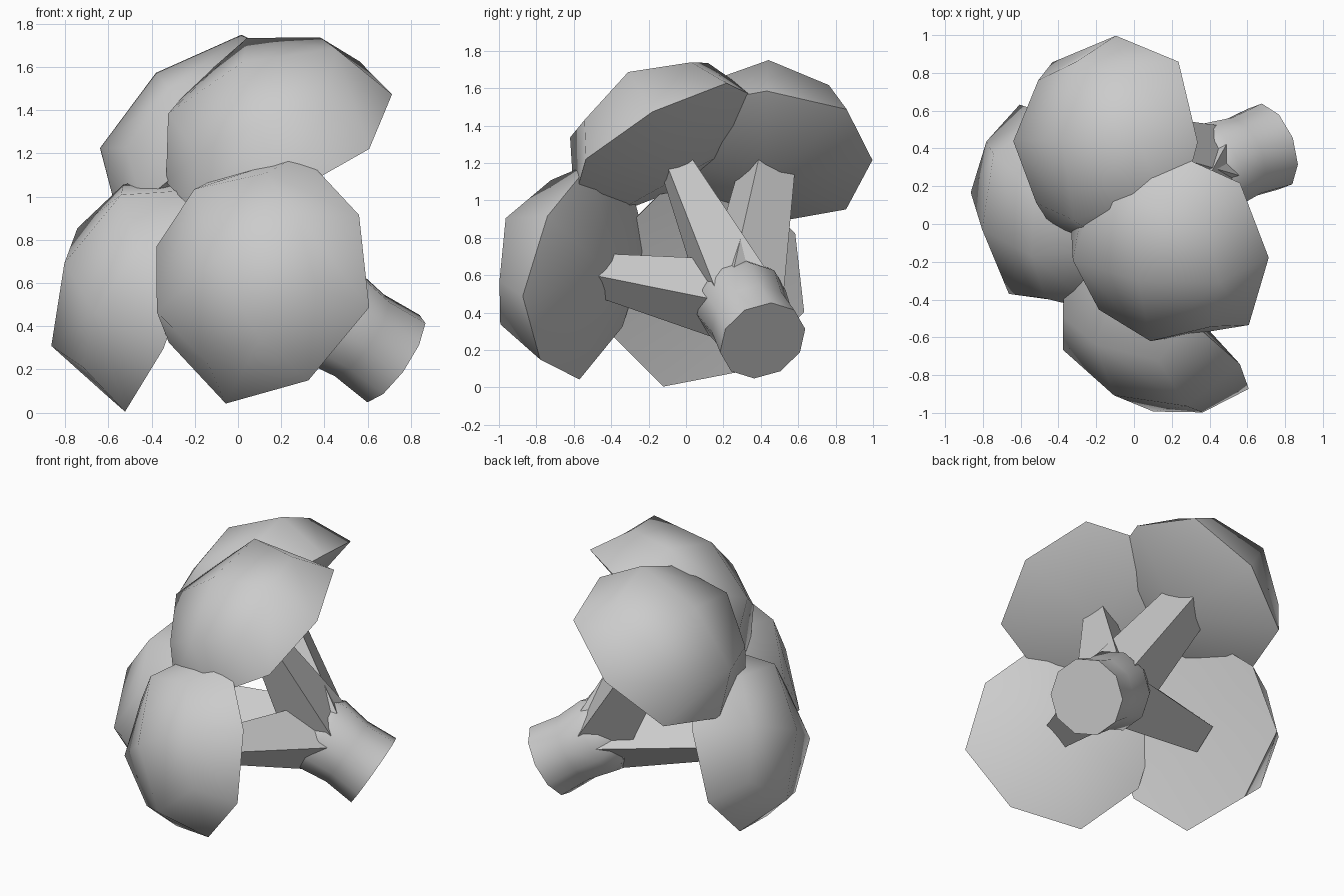
import bpy
import bmesh
import math
from mathutils import Vector, Matrix

cube = bpy.data.objects.get("Cube")
if cube:
    bpy.data.objects.remove(cube, do_unlink=True)

# One plain grey for the whole vegetable
grey = bpy.data.materials.new("plain_grey")
grey.use_nodes = True
grey.diffuse_color = (0.6, 0.6, 0.6, 1)
grey.node_tree.nodes["Principled BSDF"].inputs["Base Color"].default_value = (0.6, 0.6, 0.6, 1)


def build(name, rings, origin, axis, toward, smooth_angle):
    """Skin stacked rings of (radius, height) points; point 0 faces the given direction."""
    z = Vector(axis).normalized()
    y = z.cross(Vector(toward)).normalized()
    frame = Matrix((y.cross(z), y, z)).transposed()
    sides = max(len(ring) for ring in rings)
    bm = bmesh.new()
    loops = []
    for ring in rings:
        loop = []
        for i, (radius, height) in enumerate(ring):
            a = math.tau * i / sides
            local = Vector((radius * math.cos(a), radius * math.sin(a), height))
            loop.append(bm.verts.new(Vector(origin) + frame @ local))
        loops.append(loop)
    for low, high in zip(loops, loops[1:]):
        if len(high) == 1:
            # Four quads meet at the crown
            for i in range(0, sides, 2):
                bm.faces.new((low[i - 1], low[i], low[i + 1], high[0]))
            continue
        for i in range(sides):
            j = (i + 1) % sides
            corners = [low[i % len(low)], low[j % len(low)], high[j], high[i]]
            bm.faces.new(list(dict.fromkeys(corners)))
    for loop in (loops[0], loops[-1]):
        if len(loop) > 1:
            bm.faces.new(loop)
    bmesh.ops.recalc_face_normals(bm, faces=bm.faces)
    mesh = bpy.data.meshes.new(name)
    bm.to_mesh(mesh)
    bm.free()
    mesh.materials.append(grey)
    obj = bpy.data.objects.new(name, mesh)
    bpy.context.collection.objects.link(obj)
    bpy.ops.object.select_all(action="DESELECT")
    obj.select_set(True)
    bpy.context.view_layer.objects.active = obj
    bpy.ops.object.shade_smooth_by_angle(angle=math.radians(smooth_angle))


# Thick leaning stem, cut flat at the base and flaring toward the fork
base = Vector((0.72, 0.41, 0.25))
lean = Vector((-0.79, -0.30, 0.54)).normalized()
stem_profile = [(0.24, 0), (0.225, 0.2), (0.25, 0.38), (0.2, 0.5), (0.1, 0.58)]
build("stem", [[point] * 10 for point in stem_profile], base, lean, (0, 0, 1), 60)
fork = base + lean * 0.38

# Florets: rim centre, outward axis, one rim corner, underside depth, branch tip radius
florets = {
    "front_lower": ((0.12, -0.54, 0.62), (-0.515, -0.834, 0.20), (0.48, -0.33, -0.13), 0.2, 0.12),
    "front_upper": ((0.19, -0.10, 1.27), (-0.38, -0.455, 0.80), (0.44, -0.46, -0.05), 0.17, 0.1),
    "back_upper": ((-0.105, 0.43, 1.23), (-0.625, 0.03, 0.78), (0.33, 0.43, 0.27), 0.2, 0.16),
    "back_lower": ((-0.40, 0.085, 0.56), (-0.92, -0.26, 0.30), (-0.12, -0.20, -0.54), -0.04, 0.13),
}
# Rounded-cube dome: corner and side points alternate round each ring
dome = [
    [(0.605, 0), (0.567, 0)] * 4,
    [(0.46, 0.245), (0.42, 0.33)] * 4,
    [(0, 0.44)],
]

for place, (centre, axis, corner, depth, tip) in florets.items():
    build(place + "_floret", [[(0, -depth)]] + dome, centre, axis, corner, 60)
    # Tapered branch from the fork to the underside of the floret
    reach = Vector(centre) - Vector(axis) * depth * 0.6 - fork
    branch = [[(0.23, 0)] * 4, [(tip, reach.length)] * 4]
    build(place + "_branch", branch, fork, reach, (0, 0, 1), 40)
